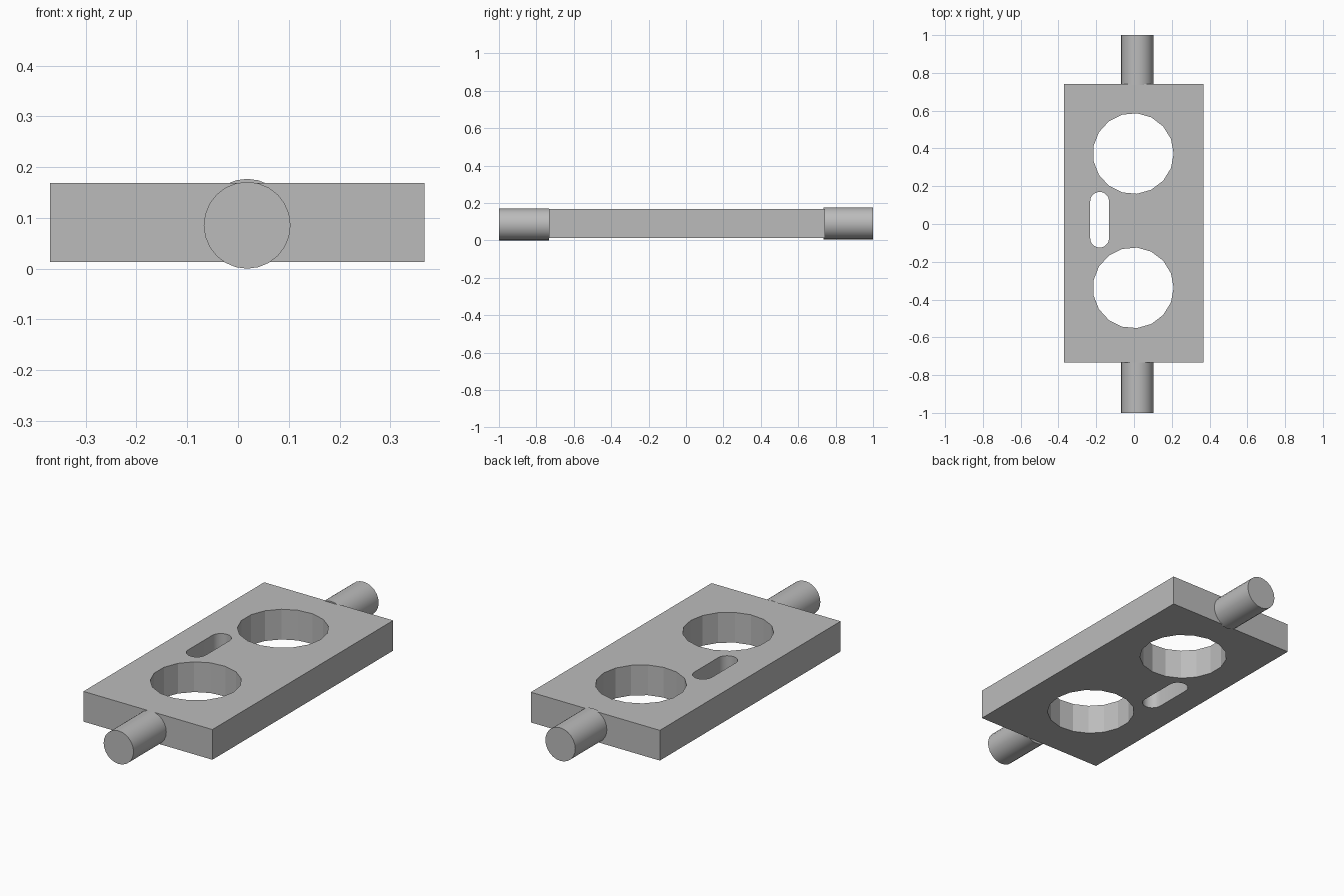
import bpy
import bmesh
from math import cos, sin, pi, radians
from mathutils import Matrix, Vector

cube = bpy.data.objects.get("Cube")
if cube:
    bpy.data.objects.remove(cube, do_unlink=True)

# Single grey finish
grey = bpy.data.materials.new("plain_grey")
grey.use_nodes = True
colour = (0.5, 0.5, 0.5, 1)
grey.diffuse_color = colour
grey.node_tree.nodes["Principled BSDF"].inputs["Base Color"].default_value = colour


def prism(name, outline, start, end, matrix=Matrix()):
    """Extrude a closed counter-clockwise outline from start to end along local z."""
    bm = bmesh.new()
    face = bm.faces.new([bm.verts.new((x, y, start)) for x, y in outline])
    extruded = bmesh.ops.extrude_face_region(bm, geom=[face], use_keep_orig=True)
    top = [v for v in extruded["geom"] if isinstance(v, bmesh.types.BMVert)]
    bmesh.ops.translate(bm, verts=top, vec=Vector((0, 0, end - start)))
    bmesh.ops.recalc_face_normals(bm, faces=bm.faces)
    bm.transform(matrix)
    mesh = bpy.data.meshes.new(name)
    bm.to_mesh(mesh)
    bm.free()
    mesh.materials.append(grey)
    obj = bpy.data.objects.new(name, mesh)
    bpy.context.collection.objects.link(obj)
    return obj


def arc(x, y, radius, first, sweep, steps):
    return [(x + radius * cos(first + sweep * i / steps),
             y + radius * sin(first + sweep * i / steps)) for i in range(steps)]


def activate(obj):
    bpy.ops.object.select_all(action="DESELECT")
    obj.select_set(True)
    bpy.context.view_layer.objects.active = obj


# Rectangular plate
LEFT, RIGHT, FRONT, BACK = -0.37, 0.367, -0.733, 0.742
plate = prism("plate", [(LEFT, FRONT), (RIGHT, FRONT), (RIGHT, BACK), (LEFT, BACK)],
              0.013, 0.169)

# Two round holes and a rounded slot through the plate
cutters = [prism("round_hole_cutter", arc(-0.004, y, 0.214, 0, 2 * pi, 17), -0.1, 0.3)
           for y in (-0.338, 0.373)]
slot = (arc(-0.182, 0.12, 0.05, 0, pi, 10) + [(-0.232, 0.12)]
        + arc(-0.182, -0.075, 0.05, pi, pi, 10) + [(-0.132, -0.075)])
cutters.append(prism("slot_cutter", slot, -0.1, 0.3))

activate(plate)
for cutter in cutters:
    cutter.hide_render = True
    cut = plate.modifiers.new("cut", "BOOLEAN")
    cut.operation = "DIFFERENCE"
    cut.solver = "EXACT"
    cut.object = cutter
    bpy.ops.object.modifier_apply(modifier=cut.name)
    bpy.data.objects.remove(cutter, do_unlink=True)
bpy.ops.object.shade_smooth_by_angle(angle=radians(19))

# Round pins on the front and back ends
for name, start, end, z in (("front_pin", -1, -0.733, 0.0855),
                            ("back_pin", 0.735, 1, 0.0915)):
    along_y = Matrix.Translation((0.018, 0, z)) @ Matrix.Rotation(-pi / 2, 4, "X")
    pin = prism(name, arc(0, 0, 0.0855, 0, 2 * pi, 24), start, end, along_y)
    activate(pin)
    bpy.ops.object.shade_smooth_by_angle(angle=radians(30))
